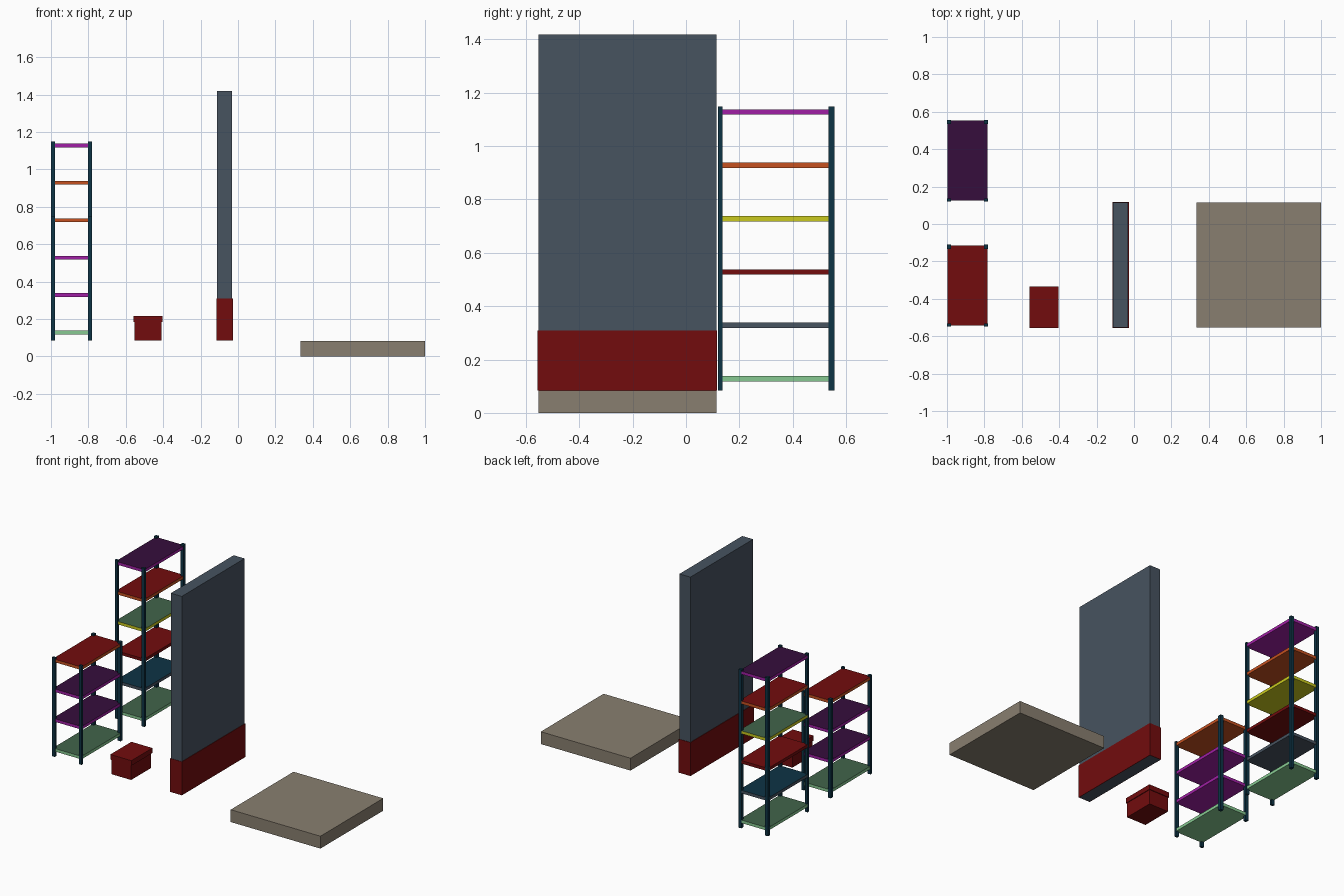
import bpy, bmesh

if "Cube" in bpy.data.objects:
    bpy.data.objects.remove(bpy.data.objects["Cube"])


def mat(name, hexcode):
    """Flat material from an sRGB hex colour, stored as linear values."""
    def lin(c):
        c /= 255
        return c / 12.92 if c <= 0.04045 else ((c + 0.055) / 1.055) ** 2.4
    m = bpy.data.materials.new(name)
    m.diffuse_color = [lin(int(hexcode[i:i + 2], 16)) for i in (0, 2, 4)] + [1]
    m.use_nodes = True
    m.node_tree.nodes["Principled BSDF"].inputs["Base Color"].default_value = m.diffuse_color
    return m


M = {name: mat(name, code) for name, code in {
    "beige": "897f70", "slate": "475360", "dark_red": "720c0d",
    "navy": "0d3345", "purple": "a01fa5", "orange": "c65120",
    "yellow": "caca1e", "light_green": "87ca92",
    "dark_purple": "360d3c", "dark_green": "41644a"}.items()}


def boxes(name, spans, side, top=None):
    """One object from boxes given as (x0, x1, y0, y1, z0, z1)."""
    bm = bmesh.new()
    for x0, x1, y0, y1, z0, z1 in spans:
        verts = bmesh.ops.create_cube(bm, size=1)["verts"]
        for v in verts:
            v.co = (x1 if v.co.x > 0 else x0,
                    y1 if v.co.y > 0 else y0,
                    z1 if v.co.z > 0 else z0)
    bm.normal_update()
    me = bpy.data.meshes.new(name)
    me.materials.append(M[side])
    if top:
        me.materials.append(M[top])
        for f in bm.faces:
            f.material_index = 1 if f.normal.z > 0.5 else 0
    bm.to_mesh(me)
    bm.free()
    ob = bpy.data.objects.new(name, me)
    bpy.context.collection.objects.link(ob)
    return ob


FLOOR = 0.084   # level on which everything but the slab stands


def rack(name, y, shelves):
    """Four-post shelving unit starting at depth y."""
    top = FLOOR + 0.065 + 0.2 * (len(shelves) - 1)
    posts = [(px, px + 0.021, py, py + w, FLOOR, top)
             for px in (-1.0, -0.801)
             for py, w in ((y, 0.016), (y + 0.414, 0.023))]
    boxes(name + "_posts", posts, "navy")
    for i, (side, deck) in enumerate(shelves):
        z = 0.118 + 0.2 * i
        boxes(f"{name}_shelf_{i + 1}",
              [(-0.997, -0.784, y + 0.005, y + 0.433, z, z + 0.02)], side, deck)


# Shelving units: (rim and underside colour, deck colour) from bottom to top
rack("tall_rack", 0.12, [
    ("light_green", "dark_green"), ("slate", "navy"), ("dark_red", "dark_red"),
    ("yellow", "dark_green"), ("orange", "dark_red"), ("purple", "dark_purple")])
rack("short_rack", -0.547, [
    ("light_green", "dark_green"), ("purple", "dark_purple"),
    ("purple", "dark_purple"), ("orange", "dark_red")])

# Floor slab
boxes("floor_slab", [(0.333, 1.0, -0.553, 0.114, 0, 0.083)], "beige")

# Wall with a thin skirting band all round its foot
X0, X1, Y0, Y1, T = -0.112, -0.031, -0.553, 0.114, 0.003
boxes("wall", [(X0, X1, Y0, Y1, FLOOR, 1.419)], "slate")
boxes("wall_skirting", [
    (X0 - T, X0, Y0 - T, Y1 + T, FLOOR, 0.309),
    (X1, X1 + T, Y0 - T, Y1 + T, FLOOR, 0.309),
    (X0, X1, Y0 - T, Y0, FLOOR, 0.309),
    (X0, X1, Y1, Y1 + T, FLOOR, 0.309)], "dark_red")

# Storage box with an overhanging lid
boxes("storage_box", [(-0.554, -0.408, -0.552, -0.339, FLOOR, 0.2)], "dark_red")
boxes("storage_box_lid", [(-0.559, -0.403, -0.557, -0.334, 0.183, 0.217)], "dark_red")
